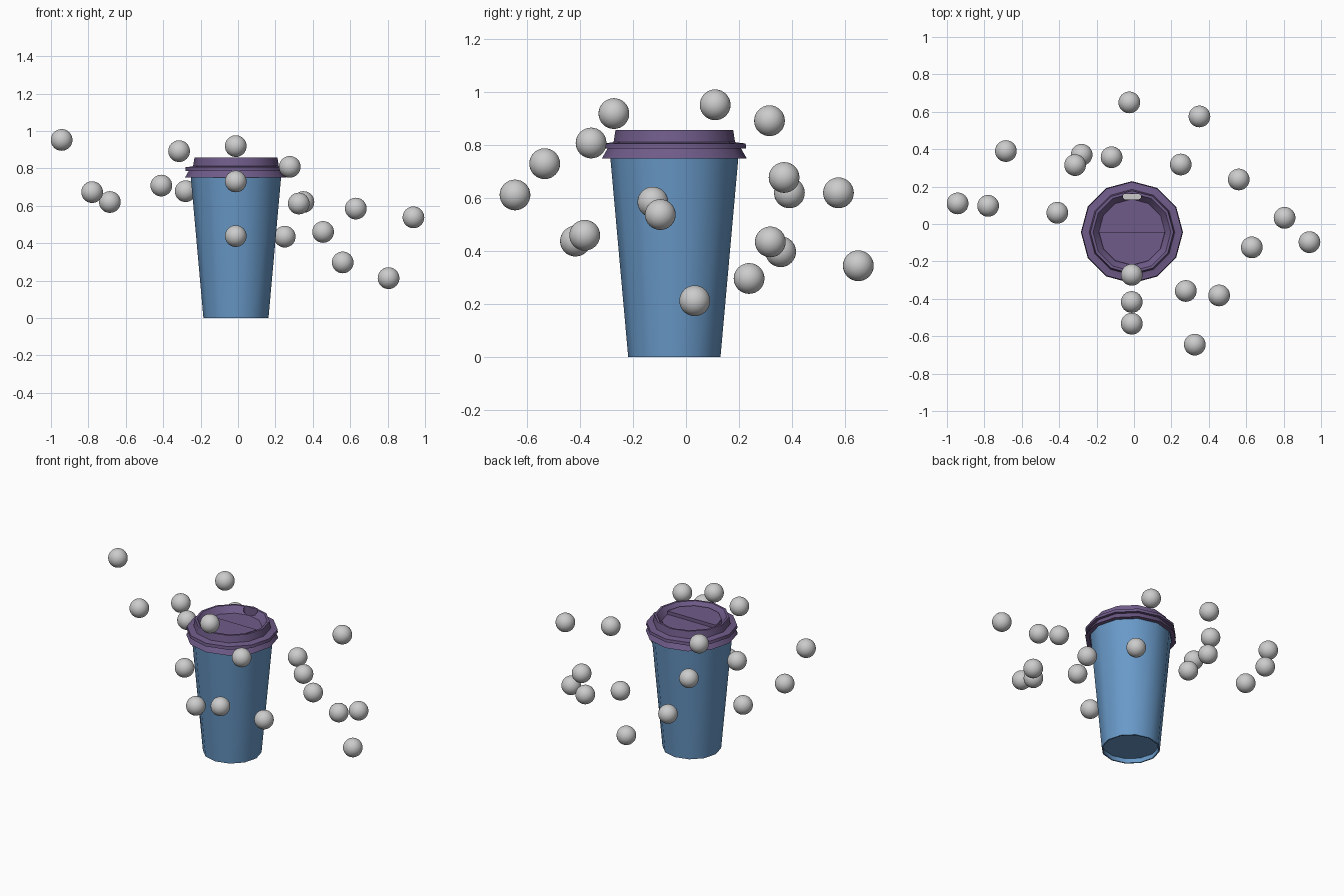
import bpy, bmesh
from math import sin, cos, pi, radians

if "Cube" in bpy.data.objects:
    bpy.data.objects.remove(bpy.data.objects["Cube"])

CX, CY, SIDES = -0.011, -0.044, 12


def material(name, rgb):
    m = bpy.data.materials.new(name)
    m.diffuse_color = (*rgb, 1)
    m.use_nodes = True
    m.node_tree.nodes["Principled BSDF"].inputs["Base Color"].default_value = m.diffuse_color
    return m


def finish(bm, name, mat=None, angle=40):
    bmesh.ops.recalc_face_normals(bm, faces=bm.faces)
    me = bpy.data.meshes.new(name)
    bm.to_mesh(me)
    bm.free()
    ob = bpy.data.objects.new(name, me)
    bpy.context.collection.objects.link(ob)
    if mat:
        me.materials.append(mat)
    ob.location = (CX, CY, 0)
    if angle:
        bpy.ops.object.select_all(action='DESELECT')
        bpy.context.view_layer.objects.active = ob
        ob.select_set(True)
        bpy.ops.object.shade_smooth_by_angle(angle=radians(angle))
    return ob


def lathe(name, profile, mat=None):
    """Revolve (radius, z) points; radius 0 becomes a pole."""
    bm = bmesh.new()
    rings = []
    for r, z in profile:
        if r == 0:
            rings.append([bm.verts.new((0, 0, z))] * SIDES)
        else:
            rings.append([bm.verts.new((r * cos(2 * pi * i / SIDES), r * sin(2 * pi * i / SIDES), z))
                          for i in range(SIDES)])
    for a, b in zip(rings, rings[1:]):
        for i in range(SIDES):
            j = (i + 1) % SIDES
            bm.faces.new(list(dict.fromkeys((a[i], a[j], b[j], b[i]))))
    return finish(bm, name, mat)


def prism(name, outline, z0, z1, mat=None):
    bm = bmesh.new()
    face = bm.faces.new([bm.verts.new((x, y, z0)) for x, y in outline])
    new = bmesh.ops.extrude_face_region(bm, geom=[face])['geom']
    bmesh.ops.translate(bm, vec=(0, 0, z1 - z0),
                        verts=[v for v in new if isinstance(v, bmesh.types.BMVert)])
    return finish(bm, name, mat, None)


blue = material("cup_blue", (0.14, 0.32, 0.58))
purple = material("lid_purple", (0.16, 0.105, 0.25))

# Cup: tapered wall with recessed base
lathe("cup", [(0, 0.03), (0.168, 0.03), (0.166, 0), (0.174, 0), (0.243, 0.77),
              (0.236, 0.77), (0.168, 0.045), (0, 0.045)], blue)

# Drink surface, seen through the slot
lathe("drink", [(0, 0.68), (0.225, 0.68)])

# Lid: flared skirt, ridge, raised rim and recessed top
lid = lathe("lid", [(0, 0.795), (0.215, 0.795), (0.24, 0.775), (0.247, 0.75), (0.273, 0.75),
                    (0.252, 0.787), (0.271, 0.787), (0.269, 0.806), (0.236, 0.81),
                    (0.229, 0.812), (0.222, 0.857), (0.208, 0.857), (0.177, 0.818), (0, 0.818)], purple)

# Raised front half of the lid panel
prism("lid_step", [(0.176 * cos(pi + pi * i / 6), 0.176 * sin(pi + pi * i / 6)) for i in range(7)],
      0.81, 0.84, purple)

# Drinking slot cutter with rounded ends
slot = [(s * 0.034 + 0.015 * cos(a), 0.19 + 0.015 * sin(a))
        for s, start in ((1, -pi / 2), (-1, pi / 2))
        for a in (start + pi * k / 6 for k in range(7))]
cutter = prism("slot_cutter", slot, 0.7, 0.95)
cutter.hide_render = True
cutter.hide_set(True)
cut = lid.modifiers.new("slot", 'BOOLEAN')
cut.operation = 'DIFFERENCE'
cut.solver = 'EXACT'
cut.object = cutter

# Floating balls around the cup
balls = [(-0.025, 0.65, 0.345), (0.35, 0.575, 0.62), (-0.685, 0.39, 0.62), (-0.28, 0.37, 0.678),
         (-0.315, 0.315, 0.892), (-0.12, 0.357, 0.398), (0.25, 0.318, 0.435), (0.56, 0.238, 0.297),
         (-0.943, 0.11, 0.952), (-0.78, 0.097, 0.673), (-0.41, 0.06, 0.708), (0.805, 0.033, 0.213),
         (0.63, -0.125, 0.585), (0.938, -0.097, 0.538), (0.277, -0.358, 0.808), (-0.012, -0.272, 0.919),
         (-0.012, -0.417, 0.438), (-0.012, -0.533, 0.73), (0.455, -0.382, 0.46), (0.325, -0.645, 0.612)]
for n, loc in enumerate(balls, 1):
    bm = bmesh.new()
    bmesh.ops.create_uvsphere(bm, u_segments=32, v_segments=16, radius=0.058)
    finish(bm, f"ball_{n}").location = loc
